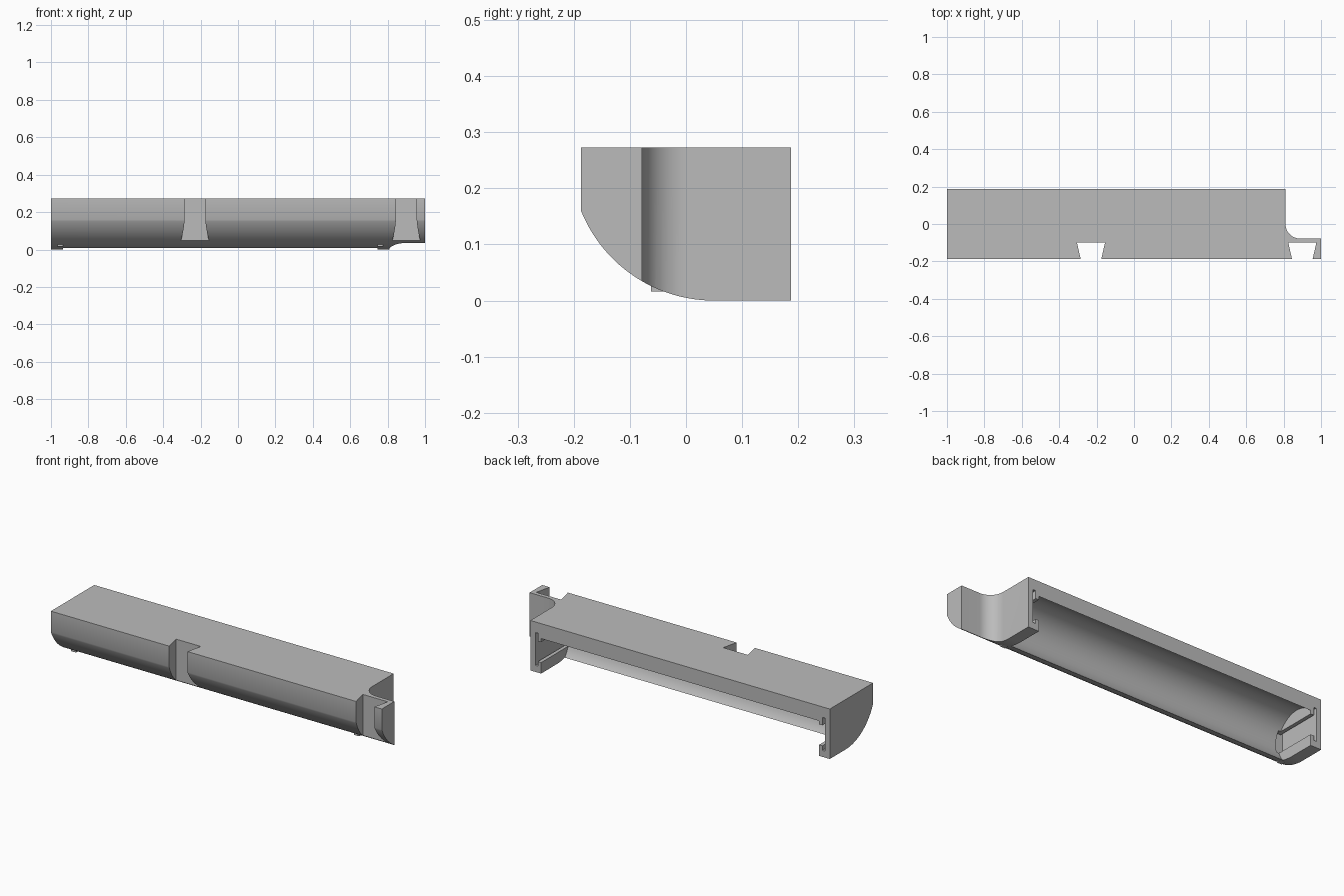
import bpy, bmesh, math
from mathutils import Vector

cube = bpy.data.objects.get("Cube")
if cube:
    bpy.data.objects.remove(cube, do_unlink=True)

HALF_Y, TOP = 0.187, 0.273
STEP_X, STEP_Y = 0.81, -0.078      # rear corner cut
MID_X = -0.095                     # centre of the cavity
OUT_Y, OUT_R = 0.05, 0.2556        # rounded underside
CAV_Y, CAV_Z, CAV_R = 0.085, 0.10, 0.137

plastic = bpy.data.materials.new("light grey")
plastic.use_nodes = True
colour = (0.5, 0.5, 0.5, 1)
plastic.diffuse_color = colour
plastic.node_tree.nodes["Principled BSDF"].inputs["Base Color"].default_value = colour


def prism(name, outline, direction):
    """Extrude a closed 3D outline along a direction."""
    bm = bmesh.new()
    face = bm.faces.new([bm.verts.new(p) for p in outline])
    out = bmesh.ops.extrude_face_region(bm, geom=[face])
    verts = [g for g in out["geom"] if isinstance(g, bmesh.types.BMVert)]
    bmesh.ops.translate(bm, verts=verts, vec=Vector(direction))
    bmesh.ops.recalc_face_normals(bm, faces=bm.faces)
    mesh = bpy.data.meshes.new(name)
    bm.to_mesh(mesh)
    bm.free()
    mesh.materials.append(plastic)
    obj = bpy.data.objects.new(name, mesh)
    bpy.context.collection.objects.link(obj)
    return obj


def box(name, x, y, z):
    outline = [(x[0], y[0], z[0]), (x[1], y[0], z[0]), (x[1], y[1], z[0]), (x[0], y[1], z[0])]
    return prism(name, outline, (0, 0, z[1] - z[0]))


def arc(cx, cy, r, a, b, n):
    angles = [math.radians(a + (b - a) * i / n) for i in range(n + 1)]
    return [(cx + r * math.cos(t), cy + r * math.sin(t)) for t in angles]


def combine(target, tool, operation="DIFFERENCE"):
    bpy.context.view_layer.objects.active = target
    mod = target.modifiers.new("shape", "BOOLEAN")
    mod.operation, mod.object, mod.solver = operation, tool, "EXACT"
    bpy.ops.object.modifier_apply(modifier=mod.name)
    bpy.data.objects.remove(tool, do_unlink=True)


# Body with rounded lower front edge
front_angle = 180 + math.degrees(math.acos((OUT_Y + HALF_Y) / OUT_R))
profile = [(HALF_Y, TOP), (-HALF_Y, TOP)]
profile += arc(OUT_Y, OUT_R, OUT_R, front_angle, 270, 28) + [(HALF_Y, 0)]
housing = prism("housing", [(-1, y, z) for y, z in profile], (2, 0, 0))

# Rear corner cut with fillet
r = -STEP_Y
corner = arc(STEP_X + r, 0, r, 180, 270, 16) + [(1.2, STEP_Y), (1.2, 0.4), (STEP_X, 0.4)]
combine(housing, prism("corner_cutter", [(x, y, -0.1) for x, y in corner], (0, 0, 0.6)))

# Dovetail slots in the front
for x in (-0.23, 0.90):
    tail = [(x - 0.075, -0.10), (x + 0.075, -0.10), (x + 0.05, -0.21), (x - 0.05, -0.21)]
    combine(housing, prism("dovetail_cutter", [(a, b, -0.1) for a, b in tail], (0, 0, 0.6)))


def ends(outer, inner):
    """The same x range at both ends of the cavity."""
    return [(outer, inner), (2 * MID_X - inner, 2 * MID_X - outer)]


# Small feet under the end rails
for x in ends(-0.965, -0.935):
    combine(housing, box("foot", x, (-0.062, -0.02), (0.016, 0.05)), "UNION")

# Round cavity, open below and behind
ring = arc(CAV_Y, CAV_Z, CAV_R, 0, 360, 64)[:-1]
start, length = -0.935, 1.68
combine(housing, prism("cavity_cutter", [(start, y, z) for y, z in ring], (length, 0, 0)))
combine(housing, box("opening_cutter", (start, start + length), (CAV_Y, 0.3), (-0.1, 0.12)))

# End channels with retaining rails
for x in ends(-0.97, -0.955):
    combine(housing, box("channel_cutter", x, (-0.06, 0.3), (0.035, 0.215)))
for x in ends(-0.96, -0.92):
    combine(housing, box("rail_gap_cutter", x, (-0.058, 0.3), (0.06, 0.172)))

# Smooth curved faces, keep sharp edges
bpy.ops.object.select_all(action="DESELECT")
housing.select_set(True)
bpy.context.view_layer.objects.active = housing
bpy.ops.object.shade_smooth_by_angle(angle=math.radians(25))
